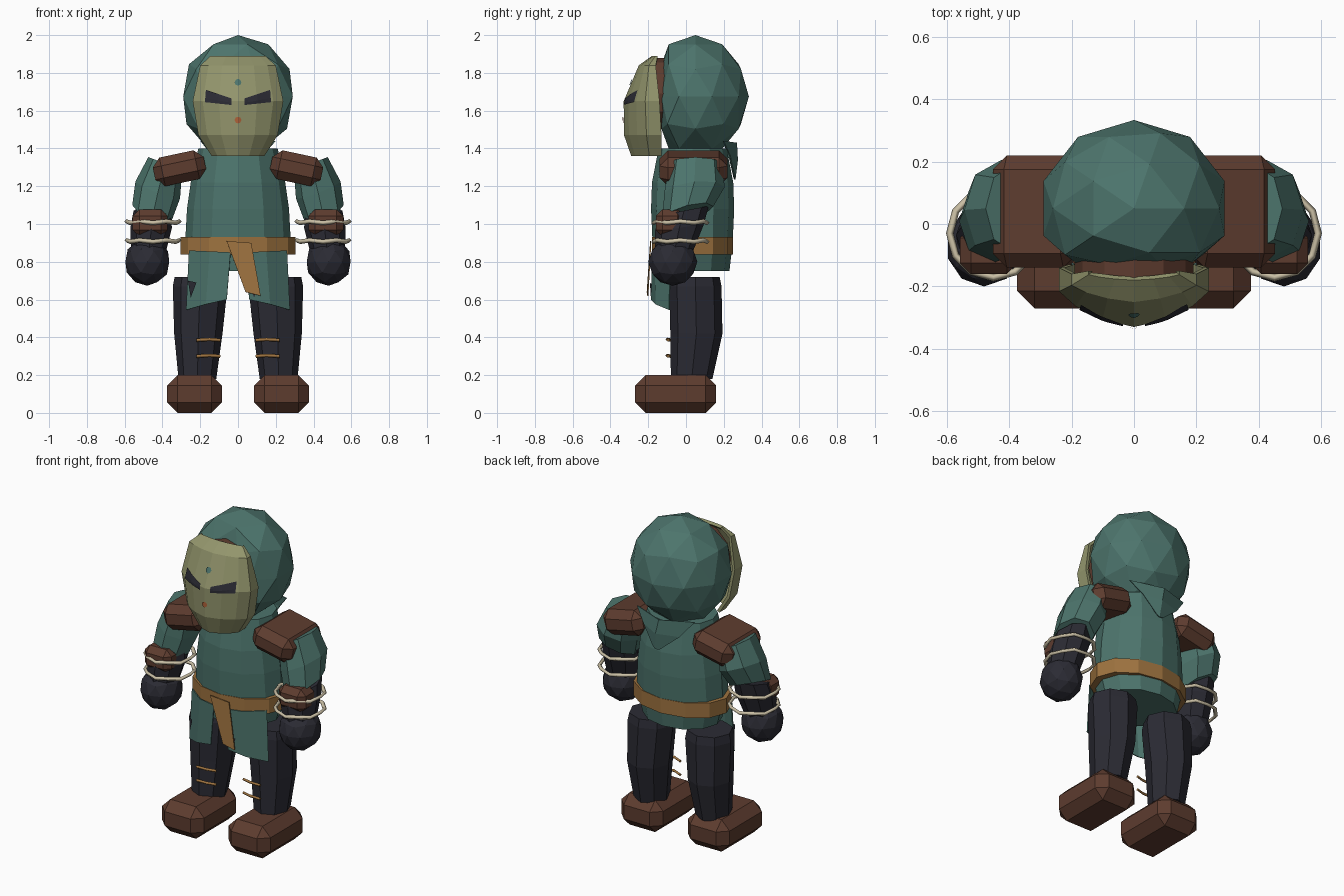
import bpy, bmesh, math
from mathutils import Matrix, Vector
from mathutils.bvhtree import BVHTree

if "Cube" in bpy.data.objects:
    bpy.data.objects.remove(bpy.data.objects["Cube"])


def material(name, r, g, b):
    m = bpy.data.materials.new(name)
    m.diffuse_color = (r, g, b, 1)
    m.use_nodes = True
    m.node_tree.nodes["Principled BSDF"].inputs["Base Color"].default_value = m.diffuse_color
    return m


TEAL = material("teal cloth", .073, .175, .15)
BROWN = material("brown leather", .11, .045, .028)
DARK = material("dark cloth", .024, .024, .034)
OLIVE = material("olive mask", .29, .30, .15)
BRASS = material("ochre sash", .34, .17, .05)
CREAM = material("cream cord", .60, .53, .38)
ORANGE = material("orange paint", .42, .12, .04)


def finish(name, bm, mat, thick=0):
    me = bpy.data.meshes.new(name)
    bm.to_mesh(me)
    bm.free()
    me.materials.append(mat)
    ob = bpy.data.objects.new(name, me)
    bpy.context.collection.objects.link(ob)
    if thick:
        mod = ob.modifiers.new("thickness", "SOLIDIFY")
        mod.thickness = thick
    return ob


def loft(name, rings, sides, mat, phase=0):
    """Capped tube; ring = (cx, cy, z, rx, ry, slope along x, slope along y)."""
    bm = bmesh.new()
    loops = []
    for cx, cy, z, rx, ry, sx, sy in rings:
        loop = []
        for i in range(sides):
            a = 2 * math.pi * (i + phase) / sides
            dx, dy = rx * math.cos(a), ry * math.sin(a)
            loop.append(bm.verts.new((cx + dx, cy + dy, z + sx * dx + sy * dy)))
        loops.append(loop)
    for lo, hi in zip(loops, loops[1:]):
        for i in range(sides):
            j = (i + 1) % sides
            bm.faces.new((lo[i], lo[j], hi[j], hi[i]))
    bm.faces.new(loops[0])
    bm.faces.new(loops[-1])
    bmesh.ops.recalc_face_normals(bm, faces=bm.faces)
    return finish(name, bm, mat)


def block(name, loc, size, bevel, mat, tilt=0):
    bm = bmesh.new()
    bmesh.ops.create_cube(bm, size=1, matrix=Matrix.Diagonal((*size, 1)))
    bmesh.ops.bevel(bm, geom=bm.edges[:], offset=bevel, segments=1, affect="EDGES")
    bmesh.ops.transform(bm, verts=bm.verts,
                        matrix=Matrix.Translation(loc) @ Matrix.Rotation(tilt, 4, "Y"))
    return finish(name, bm, mat)


def ball(name, loc, radii, mat, front=-9):
    bm = bmesh.new()
    bmesh.ops.create_icosphere(bm, subdivisions=2, radius=1,
                               matrix=Matrix.Translation(loc) @ Matrix.Diagonal((*radii, 1)))
    for v in bm.verts:
        v.co.y = max(v.co.y, front)
    return finish(name, bm, mat)


def sheet(name, rows, mat, thick=0):
    bm = bmesh.new()
    grid = [[bm.verts.new(p) for p in row] for row in rows]
    for lo, hi in zip(grid, grid[1:]):
        for j in range(len(lo) - 1):
            bm.faces.new((lo[j], lo[j + 1], hi[j + 1], hi[j]))
    return finish(name, bm, mat, thick)


def cord(name, pts, radius, mat, cyclic=False):
    cu = bpy.data.curves.new(name, "CURVE")
    cu.dimensions = "3D"
    cu.bevel_depth = radius
    cu.bevel_resolution = 0
    cu.use_fill_caps = True
    sp = cu.splines.new("POLY")
    sp.points.add(len(pts) - 1)
    for p, co in zip(sp.points, pts):
        p.co = (*co, 1)
    sp.use_cyclic_u = cyclic
    cu.materials.append(mat)
    ob = bpy.data.objects.new(name, cu)
    bpy.context.collection.objects.link(ob)


# Torso, belt and hood
loft("tunic", [(0, .035, z, rx, ry, 0, 0) for z, rx, ry in
               ((.75, .24, .195), (.9, .28, .212), (1.08, .27, .22),
                (1.22, .25, .215), (1.4, .21, .18))], 12, TEAL)
loft("belt", [(0, .035, z, .305, .215, 0, 0) for z in (.838, .93)], 12, BRASS)
ball("hood", (0, .05, 1.675), (.305, .283, .325), TEAL, front=-.13)

# Cloth flap hanging from the back of the hood
sheet("hood_flap", [[(-.20, .20, 1.44), (0, .27, 1.43), (.20, .20, 1.44)],
                    [(-.12, .235, 1.34), (.02, .275, 1.34), (.13, .235, 1.36)],
                    [(.0, .258, 1.24), (.03, .262, 1.235), (.05, .258, 1.25)]], TEAL, .006)

# Mask: rows of (height, half width, front y, back y)
profile = [(-1, 1), (-1, .6), (-.78, .35), (-.42, .13), (0, 0),
           (.42, .13), (.78, .35), (1, .6), (1, 1)]
rows = [[(w * u, yf + (yb - yf) * t, z) for u, t in profile] for z, w, yf, yb in
        ((1.36, .14, -.29, -.13), (1.47, .21, -.328, -.13), (1.65, .24, -.33, -.14),
         (1.84, .20, -.25, -.16), (1.89, .145, -.18, -.15))]
mask = sheet("mask", rows, OLIVE, .018)
tree = BVHTree.FromPolygons([v.co for v in mask.data.vertices],
                            [p.vertices[:] for p in mask.data.polygons])

# Leather lining behind the mask
lining = loft("mask_lining", [(0, 0, z, .19, .19, 0, 0) for z in (-.03, .03)], 12, BROWN)
lining.data.transform(Matrix.Translation((0, -.145, 1.69)) @ Matrix.Rotation(math.pi / 2, 4, "X"))


def on_mask(x, z):
    hit = tree.ray_cast(Vector((x, -1, z)), Vector((0, 1, 0)))[0]
    return (x, hit.y - .006, z)


# Painted slanted eyes and dots on the mask
for s, side in ((-1, "left"), (1, "right")):
    eye = []
    for i in range(4):
        t = i / 3
        row = []
        for j in range(9):
            u = j / 8
            x = .035 + (.14 - .005 * t) * u
            low, high = .0 + 1.63 + .015 * u, 1.665 + .045 * u
            row.append(on_mask(s * x, low + (high - low) * t))
        eye.append(row if s > 0 else row[::-1])
    sheet(side + "_eye", eye, DARK)
for name, z, mat in (("brow_dot", 1.75, TEAL), ("nose_dot", 1.55, ORANGE)):
    bm = bmesh.new()
    mid = bm.verts.new(on_mask(0, z))
    rim = [bm.verts.new(on_mask(.018 * math.sin(k * math.pi / 4),
                                z + .018 * math.cos(k * math.pi / 4))) for k in range(8)]
    for k in range(8):
        bm.faces.new((mid, rim[k - 1], rim[k]))
    bmesh.ops.recalc_face_normals(bm, faces=bm.faces)
    finish(name, bm, mat)

# Hanging sash end
sheet("sash_end", [[(.04, -.208, .64), (.12, -.205, .62)],
                   [(-.06, -.19, .91), (.07, -.19, .90)]], BRASS, .006)

# Mirrored limbs and clothing
for s, side in ((-1, "left"), (1, "right")):
    # Boot and leg
    block(side + "_boot", (s * .23, -.055, .1), (.29, .43, .2), .056, BROWN)
    loft(side + "_leg", [(s * cx, cy, z, rx, ry, 0, 0) for cx, cy, z, rx, ry in
                         ((.215, .03, .18, .10, .11), (.21, .055, .42, .128, .138),
                          (.2, .05, .67, .145, .138), (.2, .05, .72, .135, .128))], 8, DARK)
    for z in (.30, .385):
        cord(side + "_leg_lace", [(s * .095, -.08, z), (s * .15, -.1, z + .004),
                                  (s * .22, -.095, z)], .009, BRASS)

    # Sleeve, shoulder pad, forearm, bracer and fist
    loft(side + "_sleeve", [(s * cx, cy, z, rx, ry, s * .38, sy) for cx, cy, z, rx, ry, sy in
                            ((.455, .01, 1.06, .105, .135, .25), (.425, .045, 1.18, .118, .16, .1),
                             (.385, .05, 1.32, .09, .14, 0))], 8, TEAL)
    block(side + "_shoulder_pad", (s * .31, .04, 1.295), (.275, .36, .155), .045, BROWN, s * .21)
    loft(side + "_forearm", [(s * cx, cy, z, rx, ry, 0, sy) for cx, cy, z, rx, ry, sy in
                             ((.475, -.065, .84, .09, .10, .1), (.46, -.035, .98, .11, .13, .15),
                              (.455, -.01, 1.07, .098, .13, .2))], 8, DARK)
    block(side + "_bracer", (s * .465, -.085, 1.005), (.185, .15, .145), .035, BROWN)
    ball(side + "_fist", (s * .48, -.07, .80), (.122, .13, .127), DARK)

    # Cord rings around the wrist
    for z in (.91, 1.01):
        cord(side + "_wrist_ring",
             [(s * .45 + .14 * math.cos(k * math.pi / 6), -.03 + .142 * math.sin(k * math.pi / 6),
               z + .004 * (-1) ** k) for k in range(12)], .012, CREAM, True)

    # Front skirt panel with a dark tear
    low = [(s * .06, -.185, .60), (s * .17, -.162, .575), (s * .275, -.09, .545)]
    top = [(s * .04, -.182, .85), (s * .15, -.165, .855), (s * .26, -.085, .86)]
    sheet(side + "_skirt_panel", [low[::s], top[::s]], TEAL, .006)
    tear = [(-.265, -.107, .70), (-.22, -.138, .69), (-.25, -.119, .61)] if s < 0 else \
           [(.06, -.191, .69), (.11, -.181, .68), (.085, -.186, .61)]
    bm = bmesh.new()
    bm.faces.new([bm.verts.new(p) for p in tear[::-1]])
    finish(side + "_skirt_tear", bm, DARK)
